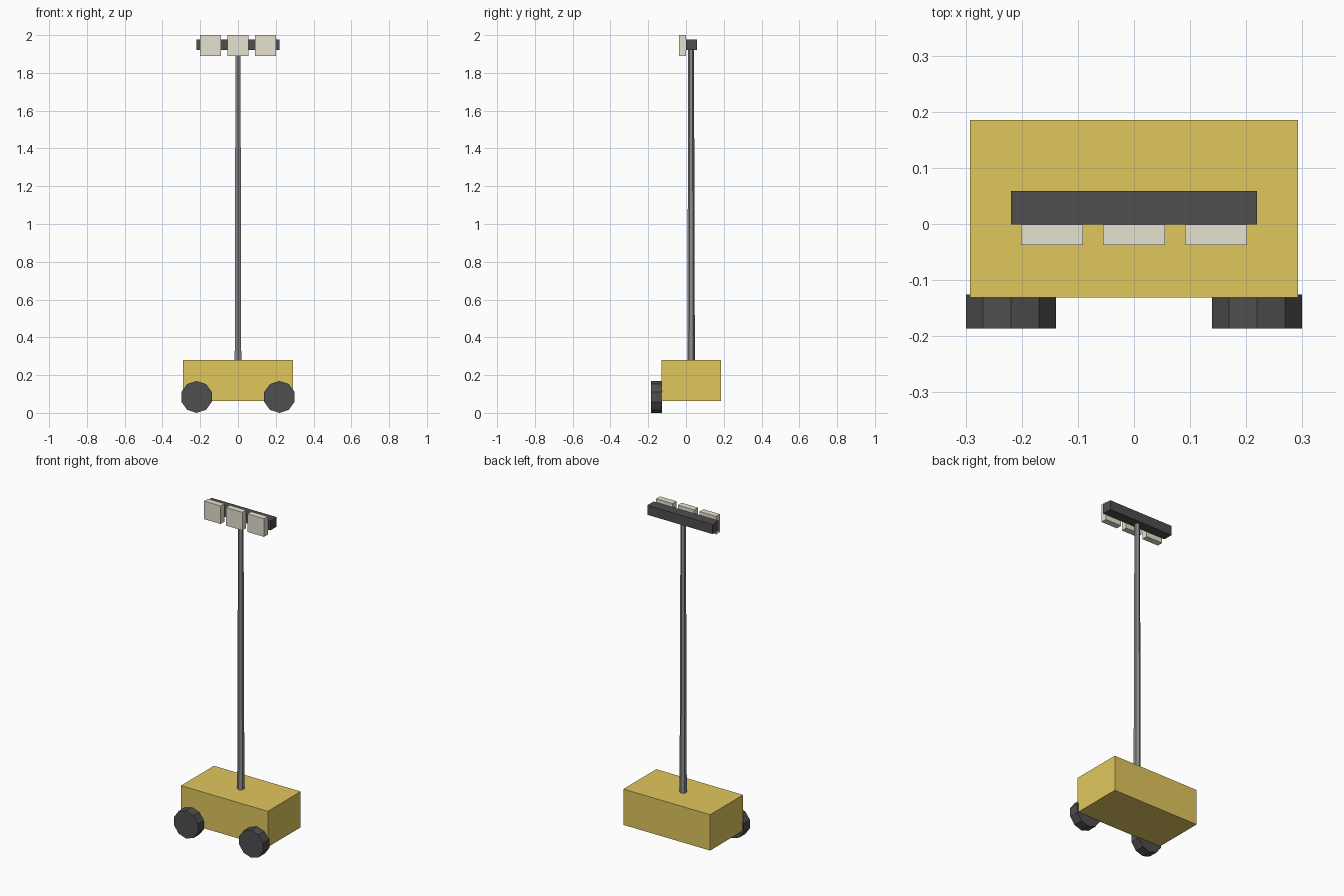
import bpy
from math import pi

cube = bpy.data.objects.get("Cube")
if cube:
    bpy.data.objects.remove(cube, do_unlink=True)


def make_material(name, r, g, b):
    mat = bpy.data.materials.new(name)
    mat.use_nodes = True
    mat.diffuse_color = (r, g, b, 1)
    mat.node_tree.nodes["Principled BSDF"].inputs["Base Color"].default_value = (r, g, b, 1)
    return mat


def finish(name, mat):
    obj = bpy.context.object
    obj.name = name
    obj.data.materials.append(mat)
    bpy.ops.object.transform_apply(location=False, rotation=True, scale=True)
    return obj


def box(name, centre, size, mat):
    bpy.ops.mesh.primitive_cube_add(size=1, location=centre)
    bpy.context.object.scale = size
    return finish(name, mat)


yellow = make_material("ochre yellow", 0.75, 0.57, 0.11)
dark = make_material("dark grey", 0.077, 0.077, 0.077)
steel = make_material("steel grey", 0.27, 0.27, 0.28)
glass = make_material("warm white", 0.795, 0.75, 0.63)

MAST_Y = 0.027

# Generator body
box("trailer_body", (0, MAST_Y, 0.172), (0.584, 0.316, 0.218), yellow)

# Two ten-sided wheels on the front side
for side, x in (("right", -0.219), ("left", 0.219)):
    bpy.ops.mesh.primitive_cylinder_add(vertices=10, radius=0.0845, depth=0.06,
                                        location=(x, -0.156, 0.0845),
                                        rotation=(pi / 2, 0, 0))
    finish(side + "_wheel", dark)

# Tapered six-sided mast
bpy.ops.mesh.primitive_cone_add(vertices=6, radius1=0.02, radius2=0.0153,
                                depth=1.66, location=(0, MAST_Y, 1.11))
finish("mast", steel)

# Crossbar with three lamps
box("crossbar", (0, 0.029, 1.949), (0.438, 0.06, 0.058), dark)
for side, x in (("right", -0.146), ("middle", 0), ("left", 0.146)):
    box(side + "_lamp", (x, -0.019, 1.945), (0.11, 0.037, 0.11), glass)
